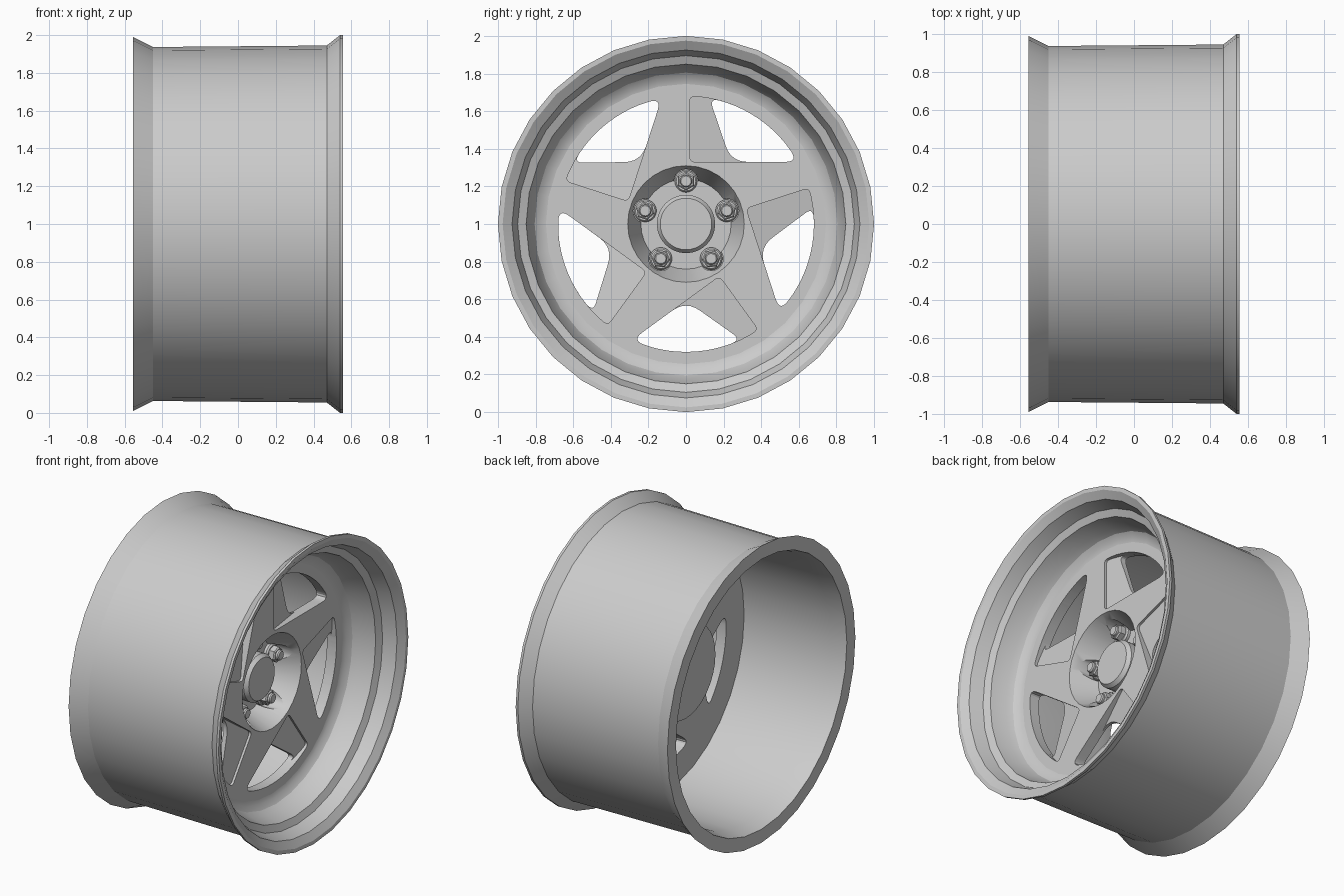
import bpy, bmesh, math
from mathutils import Vector, Matrix

if "Cube" in bpy.data.objects:
    bpy.data.objects.remove(bpy.data.objects["Cube"])

AXLE = Vector((0, 0, 1))
GREY = (0.6, 0.6, 0.6, 1)
metal = bpy.data.materials.new("light_grey_metal")
metal.diffuse_color = GREY
metal.use_nodes = True
metal.node_tree.nodes["Principled BSDF"].inputs["Base Color"].default_value = GREY


def finish(bm, name):
    """Turn a bmesh into a named object placed on the axle."""
    bmesh.ops.recalc_face_normals(bm, faces=bm.faces[:])
    mesh = bpy.data.meshes.new(name)
    bm.to_mesh(mesh)
    bm.free()
    mesh.materials.append(metal)
    obj = bpy.data.objects.new(name, mesh)
    obj.location = AXLE
    bpy.context.collection.objects.link(obj)
    return obj


def smooth(obj, degrees=25):
    bpy.ops.object.select_all(action='DESELECT')
    obj.select_set(True)
    bpy.context.view_layer.objects.active = obj
    bpy.ops.object.shade_smooth_by_angle(angle=math.radians(degrees))


def lathe(name, profile, sides=32, closed=False, offset=(0, 0), phase=0):
    """Revolve (x, radius) points about x; open profiles get end caps."""
    bm = bmesh.new()
    rings = []
    for x, r in profile:
        turns = [phase + math.tau * i / sides for i in range(sides)]
        rings.append([bm.verts.new((x, offset[0] + r * math.cos(t),
                                    offset[1] + r * math.sin(t))) for t in turns])
    pairs = list(zip(rings, rings[1:]))
    if closed:
        pairs.append((rings[-1], rings[0]))
    else:
        bm.faces.new(rings[0])
        bm.faces.new(rings[-1])
    for a, b in pairs:
        for i in range(sides):
            j = (i + 1) % sides
            bm.faces.new((a[i], a[j], b[j], b[i]))
    return finish(bm, name)


def rounded(corners, steps=6):
    """Round each (y, z, radius) corner of an outline with a short curve."""
    out = []
    for i, (y, z, r) in enumerate(corners):
        p = Vector((y, z))
        if r == 0:
            out.append(p)
            continue
        a = p + (Vector(corners[i - 1][:2]) - p).normalized() * r
        b = p + (Vector(corners[(i + 1) % len(corners)][:2]) - p).normalized() * r
        for k in range(steps + 1):
            t = k / steps
            out.append(a * (1 - t) ** 2 + p * 2 * t * (1 - t) + b * t * t)
    return out


def prism(name, outline, floor, top, turn):
    """Extrude an outline along x from floor(y) to top, turned about x."""
    bm = bmesh.new()
    low = [bm.verts.new((floor(p.x), p.x, p.y)) for p in outline]
    high = [bm.verts.new((top, p.x, p.y)) for p in outline]
    bm.faces.new(low)
    bm.faces.new(high)
    for i in range(len(low)):
        j = (i + 1) % len(low)
        bm.faces.new((low[i], low[j], high[j], high[i]))
    bmesh.ops.rotate(bm, verts=bm.verts[:], matrix=Matrix.Rotation(turn, 3, 'X'))
    return finish(bm, name)


def cut(obj, cutter):
    cutter.hide_render = True
    mod = obj.modifiers.new("cut", 'BOOLEAN')
    mod.operation = 'DIFFERENCE'
    mod.solver = 'EXACT'
    mod.object = cutter
    bpy.context.view_layer.objects.active = obj
    bpy.ops.object.modifier_apply(modifier=mod.name)
    bpy.data.objects.remove(cutter)


# Rim: flanged barrel, stepped lip and dish
FACE, BACK, EDGE = 0.25, 0.18, 0.745
rim = lathe("rim", [
    (-0.556, 0.99), (-0.45, 0.937), (0.47, 0.945), (0.54, 1.0), (0.556, 1.0),
    (0.556, 0.975), (0.525, 0.925), (0.44, 0.895), (0.42, 0.85), (0.32, 0.825),
    (0.28, 0.805), (0.257, 0.775), (FACE, EDGE), (BACK, EDGE), (BACK, 0.87),
    (-0.45, 0.88), (-0.556, 0.9)], closed=True)
smooth(rim)

# Spoke disc with a conical hub recess
HUB = 0.08
disc = lathe("spoke_disc", [
    (HUB, 0.24), (FACE, 0.31), (FACE, EDGE), (BACK, EDGE), (BACK, 0.32), (0.0, 0.31)])

# Window outlines: shallow sloping pocket, and the opening inside it
def outer_arc(start, end, n=9):
    angles = [math.radians(start + (end - start) * i / n) for i in range(n + 1)]
    return [(0.68 * math.cos(t), 0.68 * math.sin(t), 0) for t in angles]


tip = (0.6, 0.33, 0.075)
pocket = rounded([(0.02, 0.33, 0.03), (0.02, 0.68, 0.03)] + outer_arc(84, 39) + [tip])
opening = rounded([(0.24, 0.33, 0.09), (0.125, 0.668, 0.05)] + outer_arc(75, 39) + [tip])

lug_spots = []
for i in range(5):
    turn = math.tau * i / 5
    cut(disc, prism("pocket_cutter", pocket, lambda y: 0.237 - 0.14 * y, 0.4, turn))
    cut(disc, prism("opening_cutter", opening, lambda y: 0.1, 0.4, turn))
    a = math.pi / 2 + turn
    spot = (0.228 * math.cos(a), 0.228 * math.sin(a))
    lug_spots.append((spot, a))
    cut(disc, lathe("lug_cutter", [(HUB - 0.005, 0.064), (0.4, 0.064)], 24, offset=spot))
smooth(disc)

# Centre cap
cap = lathe("centre_cap", [(HUB - 0.02, 0.155), (0.15, 0.155), (0.175, 0.137)])
smooth(cap)

# Lug nuts: washer, hexagon and stud
for n, (spot, a) in enumerate(lug_spots, 1):
    for part, profile, sides in (
            ("washer", [(0.06, 0.06), (0.095, 0.06), (0.105, 0.052)], 20),
            ("nut", [(0.07, 0.05), (0.14, 0.05), (0.147, 0.042)], 6),
            ("stud", [(0.07, 0.033), (0.16, 0.033), (0.167, 0.027)], 16)):
        smooth(lathe(f"lug_{part}_{n}", profile, sides, offset=spot, phase=a))
